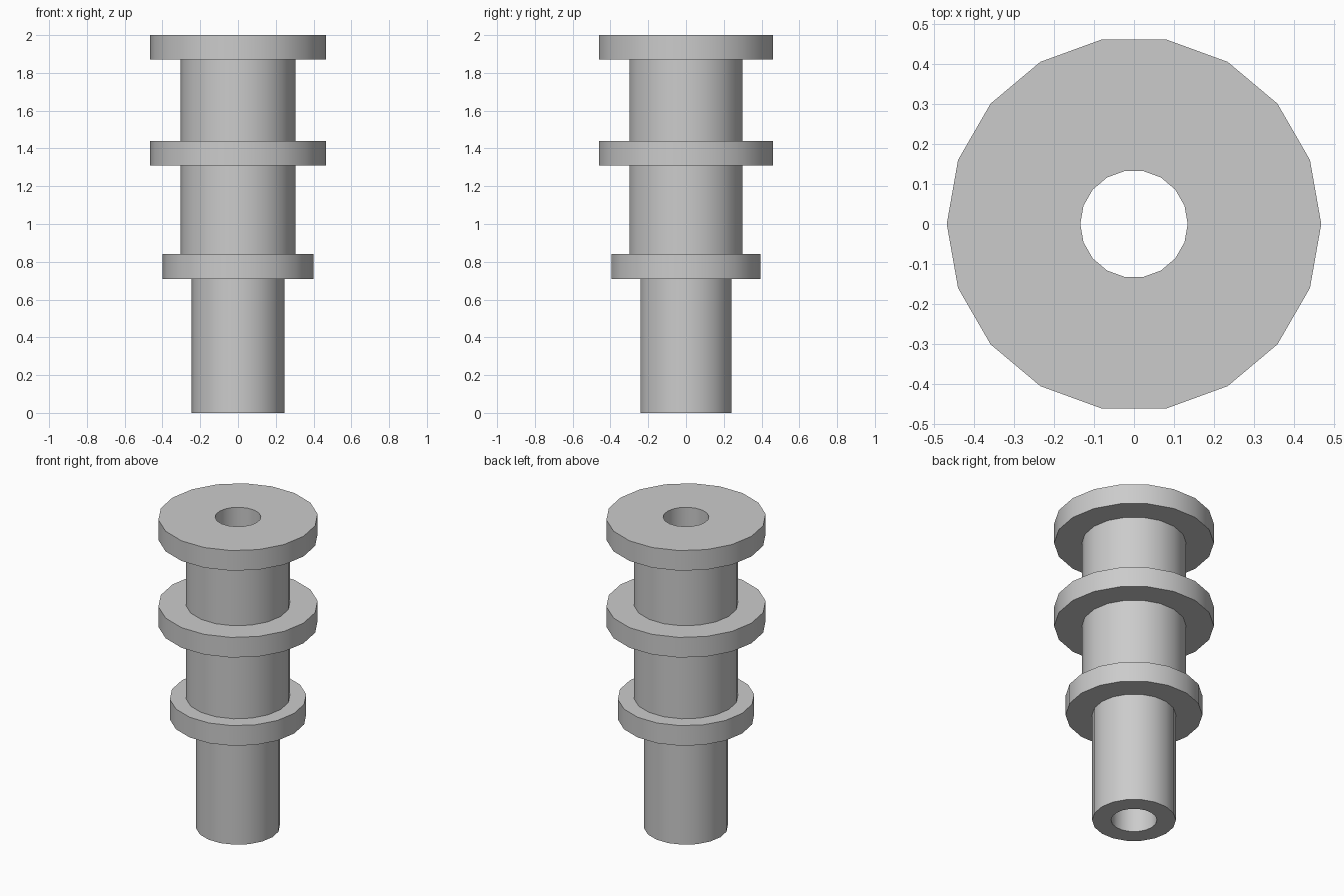
import bpy
import bmesh
import math

cube = bpy.data.objects.get("Cube")
if cube:
    bpy.data.objects.remove(cube)

SIDES = 18
BORE = 0.134

grey = bpy.data.materials.new("light_grey")
grey.use_nodes = True
colour = (0.6, 0.6, 0.6, 1)
grey.diffuse_color = colour
grey.node_tree.nodes["Principled BSDF"].inputs["Base Color"].default_value = colour


def lathe(name, profile):
    """Turn a closed (radius, height) profile around the z axis."""
    bm = bmesh.new()
    rings = []
    for i in range(SIDES):
        a = 2 * math.pi * i / SIDES
        rings.append([bm.verts.new((r * math.cos(a), r * math.sin(a), z))
                      for r, z in profile])
    n = len(profile)
    for i in range(SIDES):
        here, after = rings[i], rings[(i + 1) % SIDES]
        for j in range(n):
            k = (j + 1) % n
            bm.faces.new((here[j], after[j], after[k], here[k]))
    bmesh.ops.recalc_face_normals(bm, faces=bm.faces)
    mesh = bpy.data.meshes.new(name)
    bm.to_mesh(mesh)
    bm.free()
    mesh.materials.append(grey)
    obj = bpy.data.objects.new(name, mesh)
    bpy.context.collection.objects.link(obj)
    bpy.ops.object.select_all(action='DESELECT')
    obj.select_set(True)
    bpy.context.view_layer.objects.active = obj
    bpy.ops.object.shade_smooth_by_angle(angle=math.radians(30))
    return obj


# Sections from bottom to top: stem, collar, body, flange, neck, top flange
sections = [(0.245, 0, 0.71), (0.4, 0.71, 0.84), (0.305, 0.84, 1.31),
            (0.467, 1.31, 1.44), (0.305, 1.44, 1.87), (0.467, 1.87, 2)]

# One stepped outer wall, closed by the through bore
profile = [(BORE, 0)]
for radius, low, high in sections:
    profile += [(radius, low), (radius, high)]
profile.append((BORE, 2))
lathe("stepped_spool", profile)
